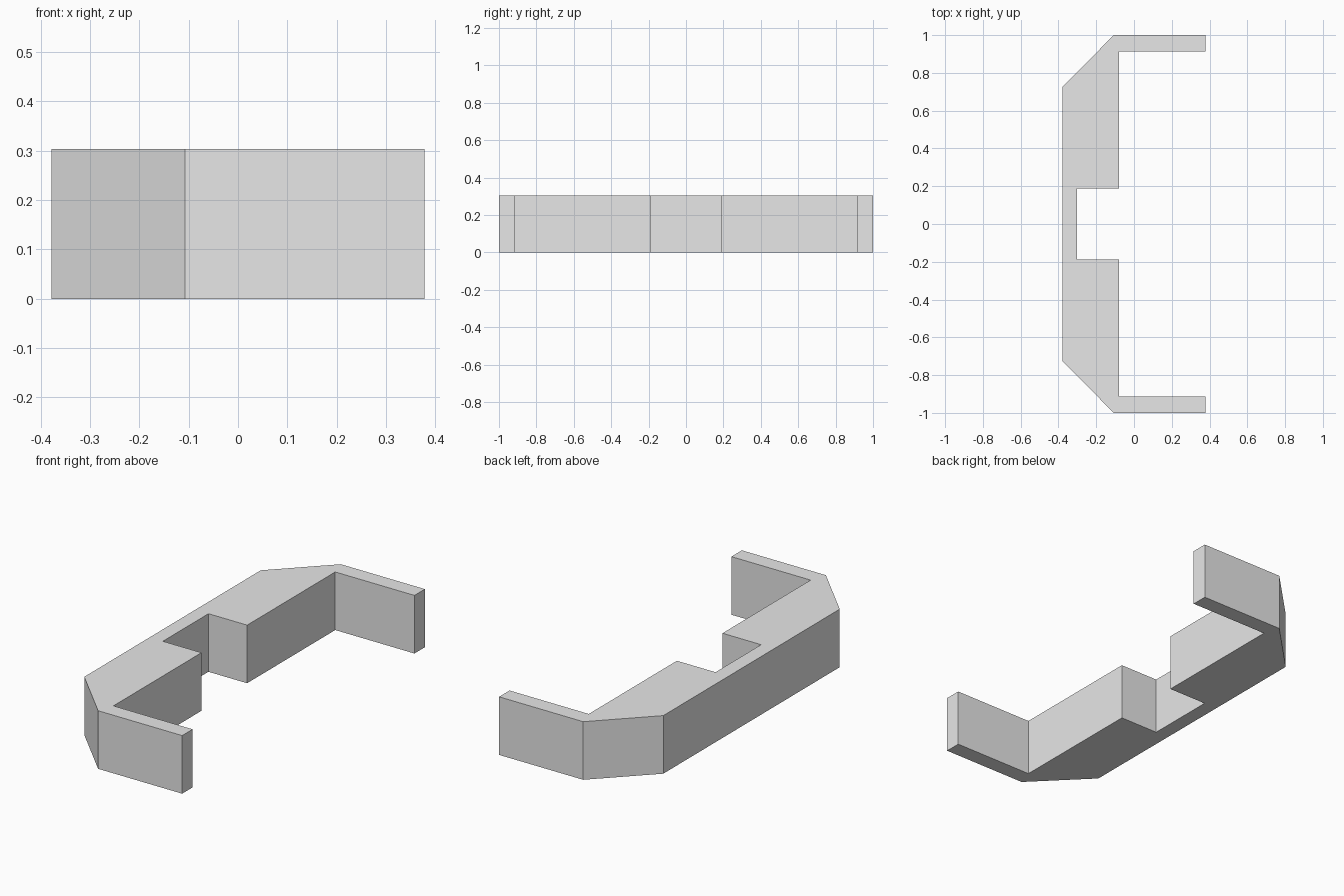
import bpy
import bmesh

default_cube = bpy.data.objects.get("Cube")
if default_cube:
    bpy.data.objects.remove(default_cube, do_unlink=True)

HEIGHT = 0.303

# Plain grey material
grey = bpy.data.materials.new("plain_grey")
grey.use_nodes = True
colour = (0.8, 0.8, 0.8, 1.0)
grey.diffuse_color = colour
grey.node_tree.nodes["Principled BSDF"].inputs["Base Color"].default_value = colour

# Half outline: inner notch, block, arm, chamfered corner, outer wall
half = [(-0.302, 0.188), (-0.079, 0.188), (-0.079, 0.914), (0.378, 0.914),
        (0.378, 1.0), (-0.107, 1.0), (-0.378, 0.727)]
outline = half + [(x, -y) for x, y in reversed(half)]

# Extrude the mirrored outline into a solid bracket
bm = bmesh.new()
base = bm.faces.new([bm.verts.new((x, y, 0)) for x, y in outline])
top = bmesh.ops.extrude_face_region(bm, geom=[base], use_keep_orig=True)
top_verts = [g for g in top["geom"] if isinstance(g, bmesh.types.BMVert)]
bmesh.ops.translate(bm, verts=top_verts, vec=(0, 0, HEIGHT))
bmesh.ops.recalc_face_normals(bm, faces=bm.faces)

mesh = bpy.data.meshes.new("bracket")
bm.to_mesh(mesh)
bm.free()
mesh.materials.append(grey)
bracket = bpy.data.objects.new("bracket", mesh)
bpy.context.collection.objects.link(bracket)
